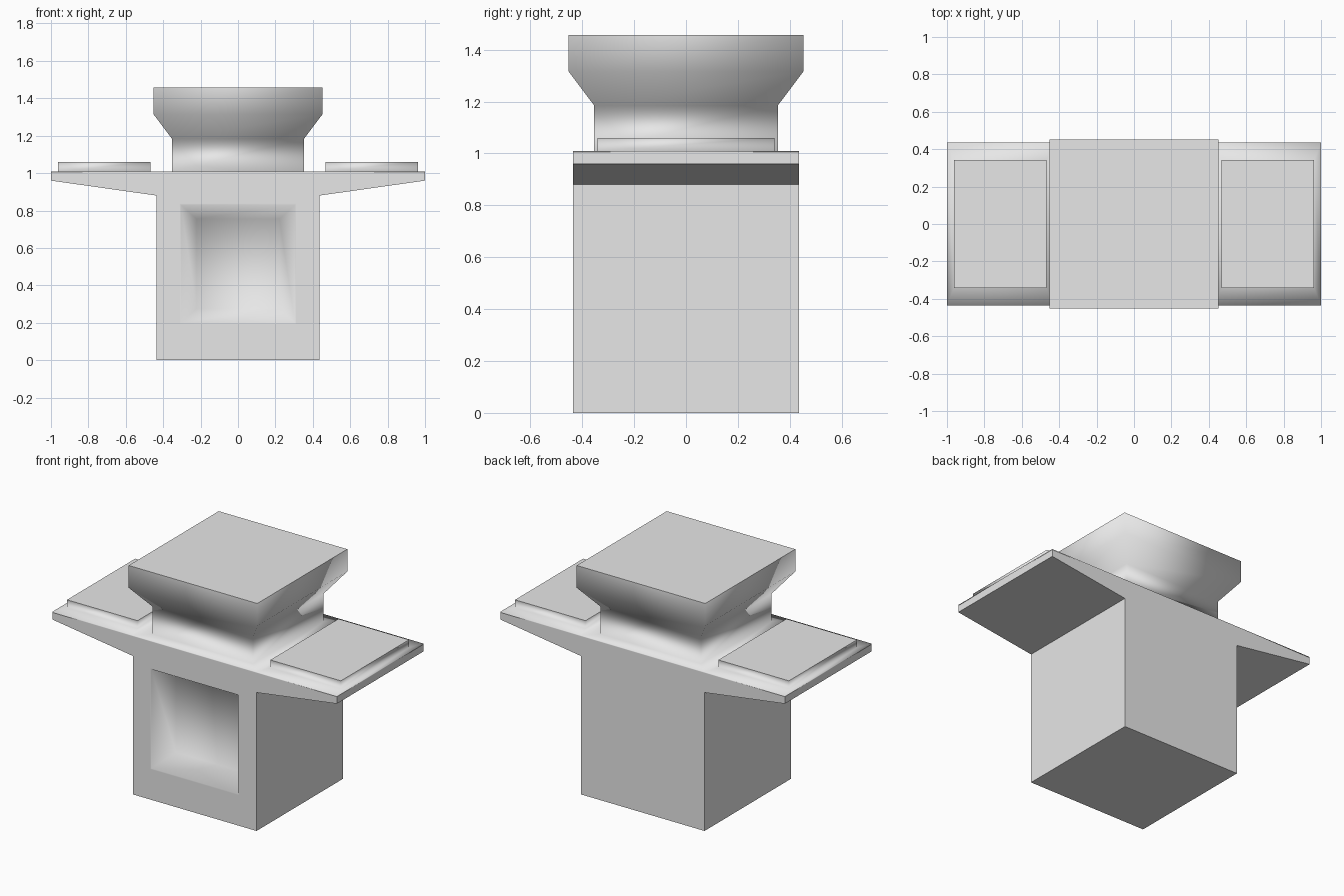
import bpy
import bmesh
from mathutils import Vector

cube = bpy.data.objects.get("Cube")
if cube:
    bpy.data.objects.remove(cube, do_unlink=True)

GREY = (0.8, 0.8, 0.8, 1.0)
grey = bpy.data.materials.new("light grey")
grey.use_nodes = True
grey.diffuse_color = GREY
grey.node_tree.nodes["Principled BSDF"].inputs["Base Color"].default_value = GREY

DEPTH = 0.435   # half depth, and half width of the column
RIM = 1.005     # top of the body, where the softly shaded top begins
TOP = 1.01


def inset_to(bm, face, centre, half, smooth=True):
    """Inset a rectangle, then place its corners at centre +/- half."""
    middle = face.calc_center_median()
    ring = bmesh.ops.inset_individual(bm, faces=[face], thickness=0.01)["faces"]
    for f in ring:
        f.smooth = smooth
    for v in face.verts:
        side = v.co - middle
        v.co = Vector([c + (h if s > 0 else -h)
                       for c, h, s in zip(centre, half, side)])


def finish(bm, name):
    mesh = bpy.data.meshes.new(name)
    bm.to_mesh(mesh)
    bm.free()
    mesh.materials.append(grey)
    obj = bpy.data.objects.new(name, mesh)
    bpy.context.collection.objects.link(obj)
    return obj


# Column with tapered wings, extruded front to back
bm = bmesh.new()
outline = [(-DEPTH, 0), (DEPTH, 0), (DEPTH, 0.88), (1, 0.96),
           (1, RIM), (DEPTH, RIM), (-DEPTH, RIM), (-1, RIM),
           (-1, 0.96), (-DEPTH, 0.88)]
front = [bm.verts.new((x, -DEPTH, z)) for x, z in outline]
back = [bm.verts.new((x, DEPTH, z)) for x, z in outline]
cells = [(0, 1, 2, 9), (9, 2, 5, 6), (2, 3, 4, 5), (8, 9, 6, 7)]
front_faces = [bm.faces.new([front[i] for i in c]) for c in cells]
for c in cells:
    bm.faces.new([back[i] for i in reversed(c)])
for i in range(len(outline)):
    j = (i + 1) % len(outline)
    bm.faces.new((front[i], back[i], back[j], front[j]))
bmesh.ops.recalc_face_normals(bm, faces=bm.faces[:])

# Soft sloping recess in the front
panel = front_faces[0]
inset_to(bm, panel, (0, -DEPTH, 0.515), (0.312, 0, 0.322), smooth=False)
inset_to(bm, panel, (0, -DEPTH, 0.515), (0.305, 0, 0.315))
inset_to(bm, panel, (0, -DEPTH + 0.13, 0.515), (0.222, 0, 0.24))
panel.smooth = True
finish(bm, "body")

# Top surface with a thin soft rim
bm = bmesh.new()
xs = (-1, -DEPTH, DEPTH, 1)
near = [bm.verts.new((x, -DEPTH, TOP)) for x in xs]
far = [bm.verts.new((x, DEPTH, TOP)) for x in xs]
decks = [bm.faces.new((near[i], near[i + 1], far[i + 1], far[i])) for i in range(3)]
loop = near + far[::-1]
low = [bm.verts.new((v.co.x, v.co.y, RIM)) for v in loop]
for i in range(len(loop)):
    j = (i + 1) % len(loop)
    bm.faces.new((loop[i], low[i], low[j], loop[j])).smooth = True
bmesh.ops.recalc_face_normals(bm, faces=bm.faces[:])

# Raised pads on both wings
for deck, side in ((decks[0], -1), (decks[2], 1)):
    for z in (TOP, 1.06):
        inset_to(bm, deck, (side * 0.715, 0, z), (0.248, 0.342, 0))

# Square neck flaring out to the head block
for half, z in ((0.354, TOP), (0.354, 1.185), (0.452, 1.315), (0.452, 1.457)):
    inset_to(bm, decks[1], (0, 0, z), (half, half, 0))
finish(bm, "top_with_head_and_pads")
